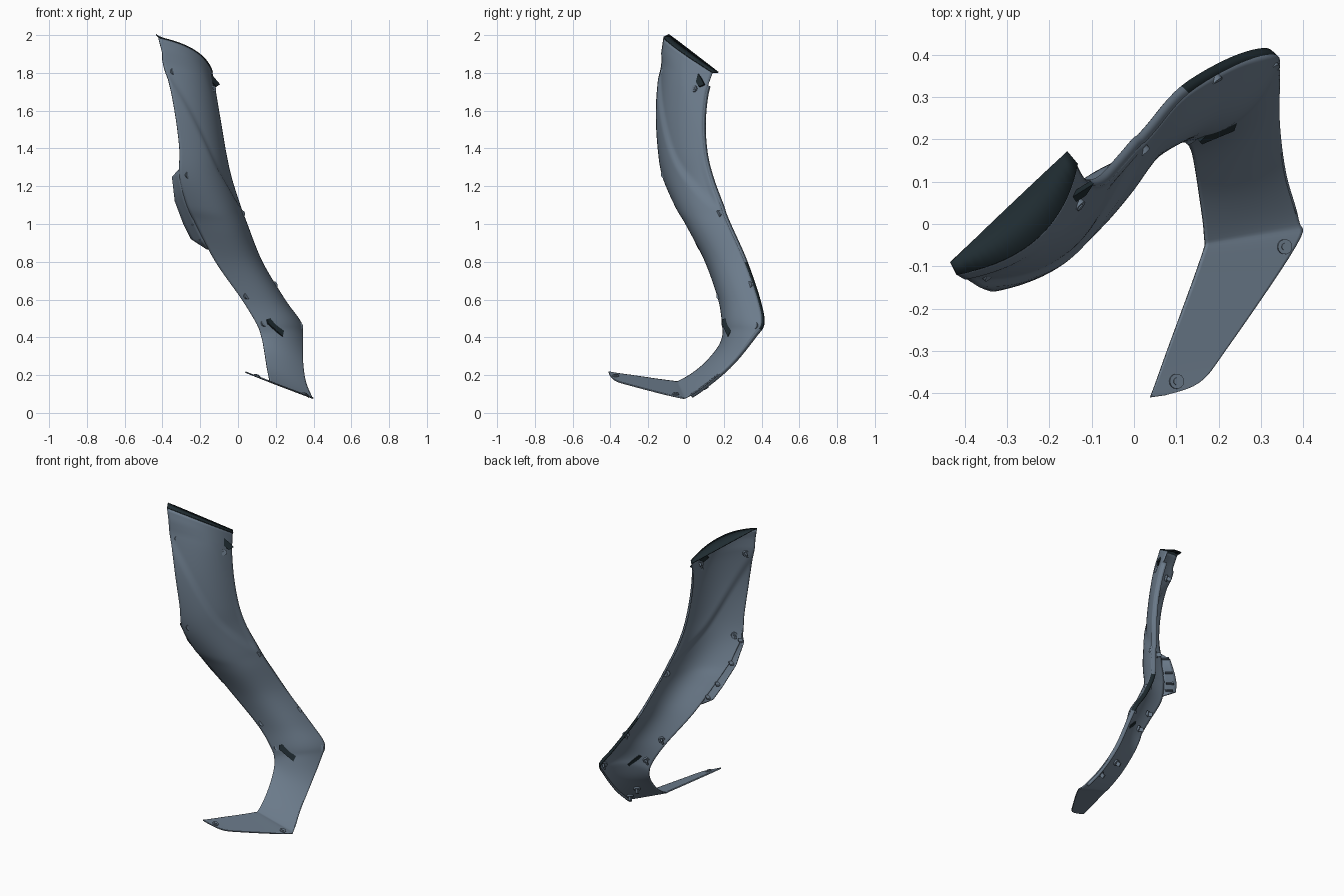
import bpy, math
from mathutils import Vector, Matrix

if "Cube" in bpy.data.objects:
    bpy.data.objects.remove(bpy.data.objects["Cube"])


def material(name, rgb):
    m = bpy.data.materials.new(name)
    m.diffuse_color = (*rgb, 1)
    m.use_nodes = True
    m.node_tree.nodes["Principled BSDF"].inputs["Base Color"].default_value = m.diffuse_color
    return m


GREY = material("slate grey", (0.15, 0.20, 0.26))
DARK = material("dark recess", (0.014, 0.025, 0.031))

# Stations down the panel: left edge xyz, right edge xyz, outward bulge
ROWS = [
    (-.42, -.12, 1.985, -.135, .14, 1.80, .070),
    (-.375, -.145, 1.80, -.115, .105, 1.69, .065),
    (-.335, -.16, 1.60, -.088, .09, 1.53, .060),
    (-.310, -.15, 1.40, -.060, .10, 1.37, .065),
    (-.310, -.125, 1.25, -.030, .13, 1.24, .075),
    (-.272, -.06, 1.10, .015, .18, 1.10, .085),
    (-.225, .00, 1.00, .050, .22, 1.00, .085),
    (-.120, .10, .80, .130, .31, .80, .070),
    (.020, .17, .60, .250, .38, .60, .060),
    (.100, .19, .47, .335, .40, .48, .055),
    (.125, .19, .40, .345, .355, .41, .040),
    (.140, .155, .33, .345, .24, .27, .015),
    (.155, .07, .24, .360, .12, .165, .005),
    (.168, -.03, .175, .390, .01, .09, .0),
    (.160, -.08, .172, .385, -.05, .088, .0),
    (.080, -.30, .203, .220, -.295, .150, .0),
    (.055, -.37, .213, .155, -.375, .176, .0),
    (.040, -.41, .220, .075, -.405, .206, .0),
]
N = len(ROWS) - 1


def station(v):
    """Catmull-Rom blend of the stations."""
    i = min(int(v), N - 1)
    f = v - i
    a, b, c, d = (ROWS[max(0, min(N, i + k))] for k in (-1, 0, 1, 2))
    r = [.5 * (2 * q + (s - p) * f + (2 * p - 5 * q + 4 * s - w) * f * f
               + (3 * q - p - 3 * s + w) * f ** 3) for p, q, s, w in zip(a, b, c, d)]
    return Vector(r[:3]), Vector(r[3:6]), r[6]


def surface(v, t):
    """Point and outward normal of the panel skin."""
    l, r, b = station(v)
    l0, r0, _ = station(max(0, v - .1))
    l1, r1, _ = station(min(N, v + .1))
    n = ((l1 + r1) - (l0 + r0)).cross(r - l).normalized()
    p = l.lerp(r, t) + n * b * 4 * t * (1 - t)
    # shallow diagonal step running down to the right edge
    d = t - (.25 + .75 * (v - 2.2) / 3.2)
    if d > 0 and v > .5:
        p -= n * .014 * min(1, d / .06) * max(0, 1 - d / .7) * (1 if t < .95 else .3)
    return p, n


def finish(name, verts, faces, mats, thick=0, pick=None):
    me = bpy.data.meshes.new(name)
    me.from_pydata([tuple(v) for v in verts], [], faces)
    for m in mats:
        me.materials.append(m)
    if pick:
        for f in me.polygons:
            f.material_index = pick(f.center)
    ob = bpy.data.objects.new(name, me)
    bpy.context.collection.objects.link(ob)
    if thick:
        s = ob.modifiers.new("thickness", "SOLIDIFY")
        s.thickness = thick
        s.offset = -1
    bpy.ops.object.select_all(action="DESELECT")
    ob.select_set(True)
    bpy.context.view_layer.objects.active = ob
    bpy.ops.object.shade_smooth_by_angle(angle=math.radians(35))
    return ob


def loft(name, curves, mats, thick=0, pick=None):
    m = len(curves[0])
    faces = [(i * m + j, (i + 1) * m + j, (i + 1) * m + j + 1, i * m + j + 1)
             for i in range(len(curves) - 1) for j in range(m - 1)]
    return finish(name, [p for c in curves for p in c], faces, mats, thick, pick)


def frame(p, z, along=None):
    """Matrix at p with local z along z and local x near the given direction."""
    along = along or Vector((0, 0, 1))
    y = z.cross(along).normalized()
    x = y.cross(z)
    return Matrix.Translation(p) @ Matrix((x, y, z)).transposed().to_4x4()


def prism(name, mat4, outline, z0, z1, mat):
    n = len(outline)
    vs = [mat4 @ Vector((x, y, z)) for z in (z0, z1) for x, y in outline]
    fs = [tuple(range(n))[::-1], tuple(range(n, 2 * n))]
    fs += [(i, (i + 1) % n, n + (i + 1) % n, n + i) for i in range(n)]
    return finish(name, vs, fs, [mat])


def circle(r, n=14):
    return [(r * math.cos(2 * math.pi * k / n), r * math.sin(2 * math.pi * k / n)) for k in range(n)]


def rect(a, b):
    return [(-a, -b), (a, -b), (a, b), (-a, b)]


# Main curved panel, including the turned-in foot
vs = [N * i / (N * 6) for i in range(N * 6 + 1)]
loft("main_panel", [[surface(v, j / 28)[0] for j in range(29)] for v in vs], [GREY], .007)

# Dark cap closing the bulged top edge back to a straight line
back0, back1 = Vector((-.435, -.09, 2.0)), Vector((-.16, .17, 1.80))
loft("top_lip", [[surface(0, j / 20)[0] for j in range(21)],
                 [back0.lerp(back1, j / 20) for j in range(21)]], [DARK], .006)

# Folded return along the right edge, dark near the lower bend
ret = []
for v in [x for x in vs if .6 < x < 13]:
    p, n = surface(v, 1)
    ret.append([p, p - n * .022 + Vector((-.004, 0, 0))])
loft("edge_return", ret, [GREY, DARK], .005, lambda c: int(.44 < c.z < .8))

# Side flange folded back from the left edge
OUTER = [(-.312, -.125, 1.29), (-.35, -.09, 1.25), (-.335, -.03, 1.12),
         (-.29, .04, 1.0), (-.25, .08, .92), (-.165, .075, .865)]
INNER = [(-.308, -.135, 1.30), (-.312, -.126, 1.25), (-.279, -.07, 1.12),
         (-.225, .0, 1.0), (-.186, .04, .92), (-.158, .066, .865)]
loft("side_flange", [[Vector(a).lerp(Vector(b), k / 4) for k in range(5)]
                     for a, b in zip(OUTER, INNER)], [GREY], .006)

# Ribs on the hidden face of the flange
for i in range(1, 5):
    a, b = Vector(OUTER[i]), Vector(INNER[i])
    prism(f"flange_rib_{i}", frame(a.lerp(b, .5) + Vector((.012, .012, 0)),
          Vector((.7, .7, 0)), b - a), rect(.022, .004), -.012, .012, GREY)

# Dark slot above the lower bend and slit below the top tab
p, n = surface(9.35, .27)
prism("front_slot", frame(p, n, Vector((.10, .03, -.09))),
      [(-.062, -.008), (-.045, -.024), (.062, -.018), (.05, .022), (-.045, .024)], -.006, .003, DARK)
p, n = surface(.62, .86)
prism("upper_slit", frame(p, n, surface(.8, .98)[0] - surface(.45, .68)[0]),
      [(-.06, -.016), (.045, -.02), (.06, .012), (-.05, .022)], -.008, .003, DARK)

# Round fixing bosses on the outer face
for name, v, t in (("upper", 1.0, .84), ("heel", 14.0, .87), ("toe", 16.0, .45)):
    p, n = surface(v, t)
    m = frame(p, n, Vector((.3, .9, .1)))
    prism(name + "_boss", m, circle(.018), -.006, .005, GREY)
    prism(name + "_boss_centre", m, circle(.009), .004, .008, GREY)

# Mounting clips on the back: round base plus a narrow peg
CLIPS = [(.9, .12), (.7, .85), (3.9, .12), (5.5, .93), (7.6, .93), (9.3, .9),
         (7.9, .12), (9.0, .12), (11.6, .5), (12.2, .85)]
for i, (v, t) in enumerate(CLIPS):
    p, n = surface(v, t)
    m = frame(p - n * .004, -n, Vector((.3, .2, .9)))
    prism(f"clip_base_{i}", m, circle(.02), 0, .012, GREY)
    prism(f"clip_peg_{i}", m, rect(.012, .005), .01, .036, GREY)
